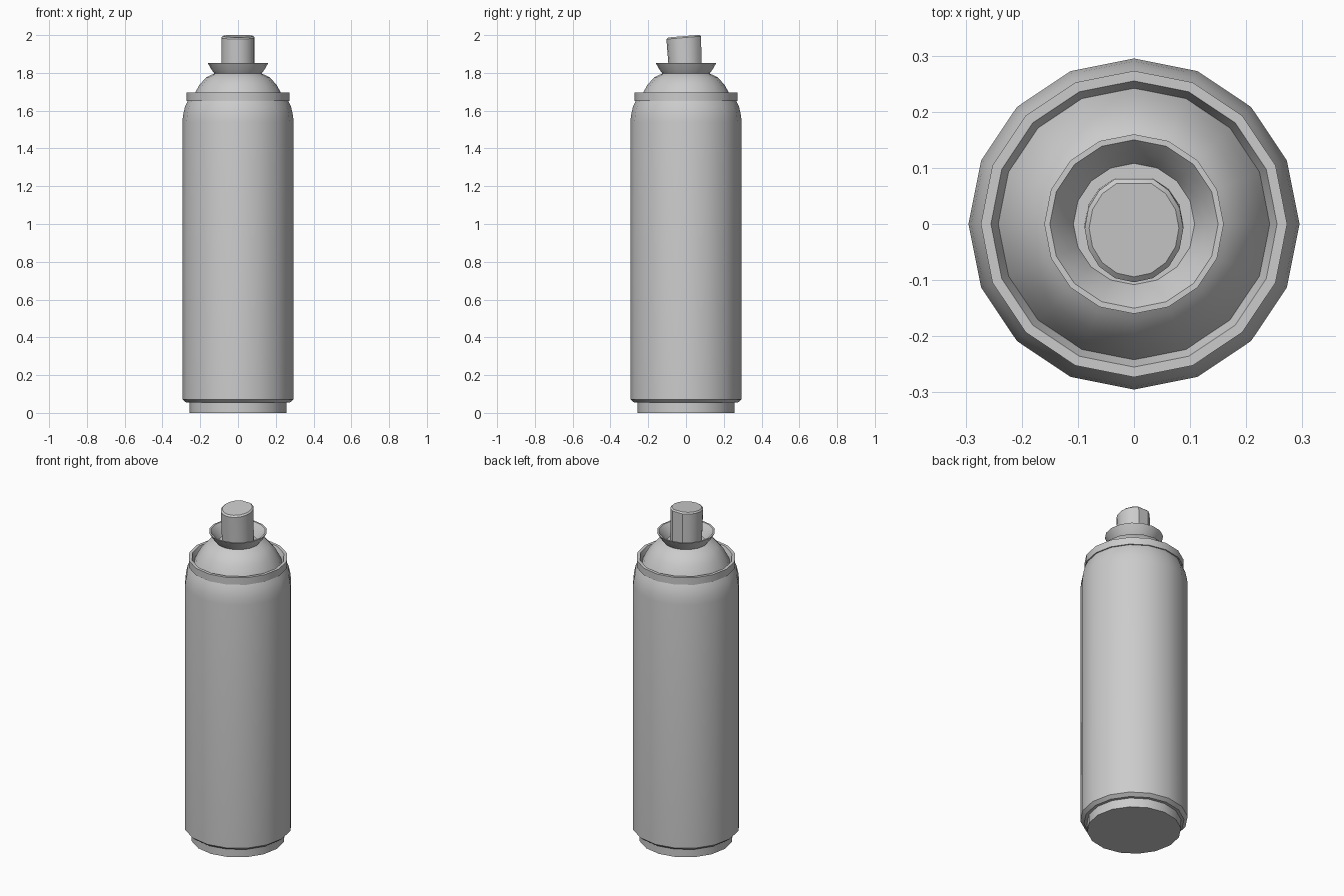
import bpy, math

if "Cube" in bpy.data.objects:
    bpy.data.objects.remove(bpy.data.objects["Cube"])

SIDES = 16


def make_object(name, verts, faces):
    mesh = bpy.data.meshes.new(name)
    mesh.from_pydata(verts, [], faces)
    mesh.update()
    ob = bpy.data.objects.new(name, mesh)
    bpy.context.collection.objects.link(ob)
    bpy.ops.object.select_all(action='DESELECT')
    ob.select_set(True)
    bpy.context.view_layer.objects.active = ob
    bpy.ops.object.shade_smooth_by_angle(angle=math.radians(32))
    return ob


def loft(name, rings, cap_bottom=True, cap_top=True):
    """Skin a stack of equal-sized vertex rings."""
    n = len(rings[0])
    verts = [v for ring in rings for v in ring]
    faces = []
    for k in range(len(rings) - 1):
        for i in range(n):
            j = (i + 1) % n
            faces.append((k * n + i, k * n + j, (k + 1) * n + j, (k + 1) * n + i))
    if cap_bottom:
        faces.append(tuple(reversed(range(n))))
    if cap_top:
        faces.append(tuple(range((len(rings) - 1) * n, len(rings) * n)))
    return make_object(name, verts, faces)


def circle(r, z):
    return [(r * math.cos(math.tau * i / SIDES), r * math.sin(math.tau * i / SIDES), z)
            for i in range(SIDES)]


# Can: base foot, wall, shoulder, crimped rim, dome and valve collar
can_profile = [
    (0.258, 0), (0.258, 0.055), (0.275, 0.055), (0.295, 0.072),
    (0.295, 1.54), (0.290, 1.58), (0.281, 1.62), (0.266, 1.652),
    (0.273, 1.652), (0.273, 1.695), (0.255, 1.695), (0.242, 1.662),
    (0.230, 1.69), (0.205, 1.735), (0.170, 1.775), (0.125, 1.797),
    (0.140, 1.817), (0.160, 1.852), (0.150, 1.852), (0.128, 1.825), (0.108, 1.79)]
loft("can_body", [circle(r, z) for r, z in can_profile])


# Spray button: round with a flat back, leaning forward, sloped top
def button_ring(r, z, lean, slope=0.0):
    ring = []
    for i in range(SIDES):
        if i == SIDES // 4:          # dropping this vertex makes the flat back
            continue
        a = math.tau * i / SIDES
        x, y = r * math.cos(a), r * math.sin(a)
        y -= lean * (0.09 - y) / 0.18
        ring.append((x, y, z + slope * (y + 0.1)))
    return ring


loft("spray_button", [button_ring(0.088, 1.78, 0.0),
                      button_ring(0.088, 1.979, 0.016, 0.085),
                      button_ring(0.080, 1.987, 0.015, 0.085)])
